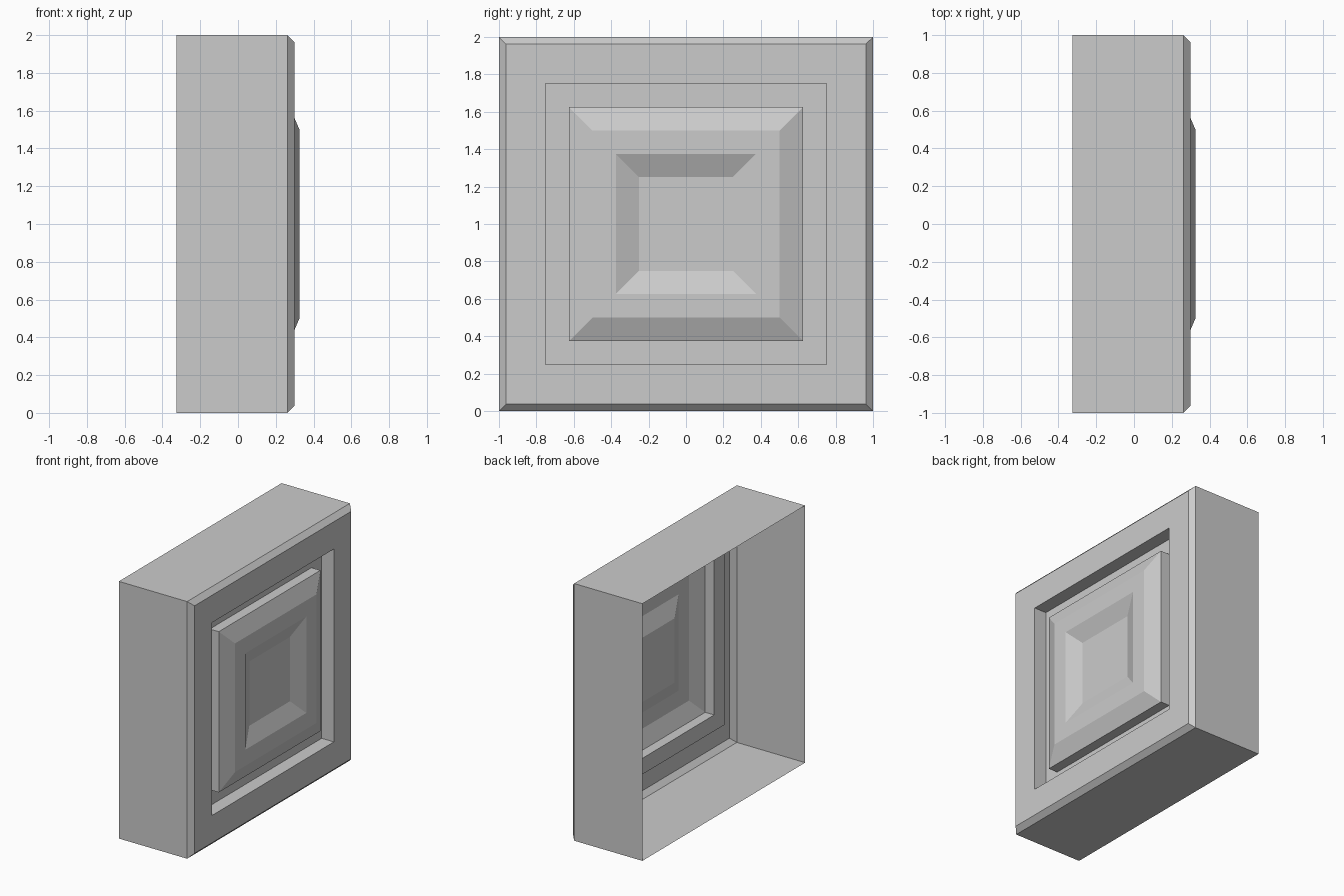
import bpy, bmesh

if "Cube" in bpy.data.objects:
    bpy.data.objects.remove(bpy.data.objects["Cube"])

# Stepped profile from open back rim to dished centre: (half size, x)
profile = [
    (1.0, -0.325),     # open back rim
    (1.0, 0.2625),     # outer side wall
    (0.9625, 0.30),    # front chamfer
    (0.75, 0.30),      # flat frame
    (0.75, 0.195),     # groove outer wall
    (0.625, 0.195),    # groove floor
    (0.625, 0.272),    # groove inner wall
    (0.5, 0.325),      # raised slope
    (0.375, 0.325),    # raised flat
    (0.25, 0.272),     # slope down into dish
]

CORNERS = [(-1, -1), (1, -1), (1, 1), (-1, 1)]


def square_ring(bm, r, x):
    return [bm.verts.new((x, r * y, 1 + r * z)) for y, z in CORNERS]


# Panel: square rings bridged from the rim inward, capped at the dish floor
bm = bmesh.new()
rings = [square_ring(bm, r, x) for r, x in profile]
for a, b in zip(rings, rings[1:]):
    for i in range(4):
        j = (i + 1) % 4
        bm.faces.new((a[i], a[j], b[j], b[i]))
bm.faces.new(rings[-1])

mesh = bpy.data.meshes.new("coffered_panel")
bm.to_mesh(mesh)
bm.free()
panel = bpy.data.objects.new("coffered_panel", mesh)
bpy.context.collection.objects.link(panel)
